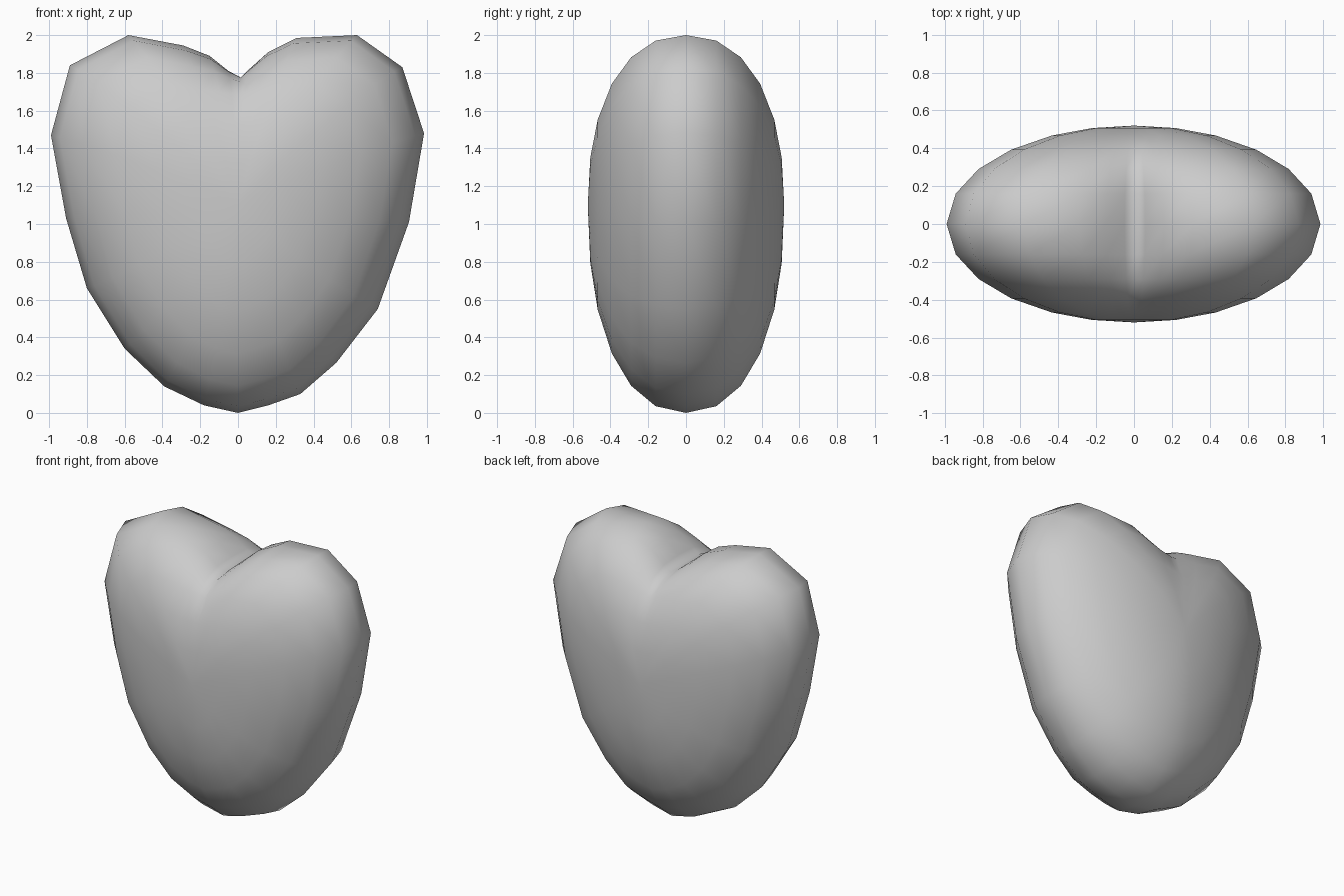
import bpy, bmesh, math

if "Cube" in bpy.data.objects:
    bpy.data.objects.remove(bpy.data.objects["Cube"])

# Heart outline in the XZ plane, clockwise from the notch
outline = [(0.015, 1.775), (0.06, 1.82), (0.16, 1.91), (0.31, 1.985), (0.63, 2.0), (0.87, 1.83),
           (0.985, 1.48), (0.905, 1.01), (0.74, 0.55), (0.52, 0.265), (0.33, 0.10),
           (0.16, 0.04), (0.0, 0.0), (-0.18, 0.04), (-0.39, 0.14), (-0.60, 0.34),
           (-0.80, 0.66), (-0.91, 1.03), (-0.99, 1.47), (-0.89, 1.84), (-0.58, 2.0),
           (-0.29, 1.945), (-0.15, 1.89), (-0.05, 1.81)]
CENTRE_Z, DEPTH, POWER = 1.1, 0.52, 2.25
angles = [-77, -64, -49, -34, -18, 0, 18, 34, 49, 64, 77]

bm = bmesh.new()


def ring(deg):
    """Outline shrunk toward the centre, with the notch fading to the faces."""
    s = math.sin(math.radians(deg))
    sx = math.cos(math.radians(deg))
    sz = (1 - abs(s) ** POWER) ** (1 / POWER)
    fade = min(1, (abs(s) / 0.85) ** 2)
    verts = []
    for x, z in outline:
        if z > 1.7 and abs(x) < 0.4:
            z += (max(z, 1.95) - z) * fade
        verts.append(bm.verts.new((x * sx, DEPTH * s, CENTRE_Z + (z - CENTRE_Z) * sz)))
    return verts


# Domed body: rings from front to back, closed by a pole at each side
rings = [ring(a) for a in angles]
n = len(outline)
for a, b in zip(rings, rings[1:]):
    for i in range(n):
        j = (i + 1) % n
        bm.faces.new((a[i], a[j], b[j], b[i]))
for r, y in ((rings[0], -DEPTH), (rings[-1], DEPTH)):
    pole = bm.verts.new((0, y, CENTRE_Z))
    for i in range(n):
        bm.faces.new((r[i], r[(i + 1) % n], pole))
bmesh.ops.recalc_face_normals(bm, faces=bm.faces)

mesh = bpy.data.meshes.new("heart")
bm.to_mesh(mesh)
bm.free()
mesh.shade_smooth()
heart = bpy.data.objects.new("heart", mesh)
bpy.context.collection.objects.link(heart)
